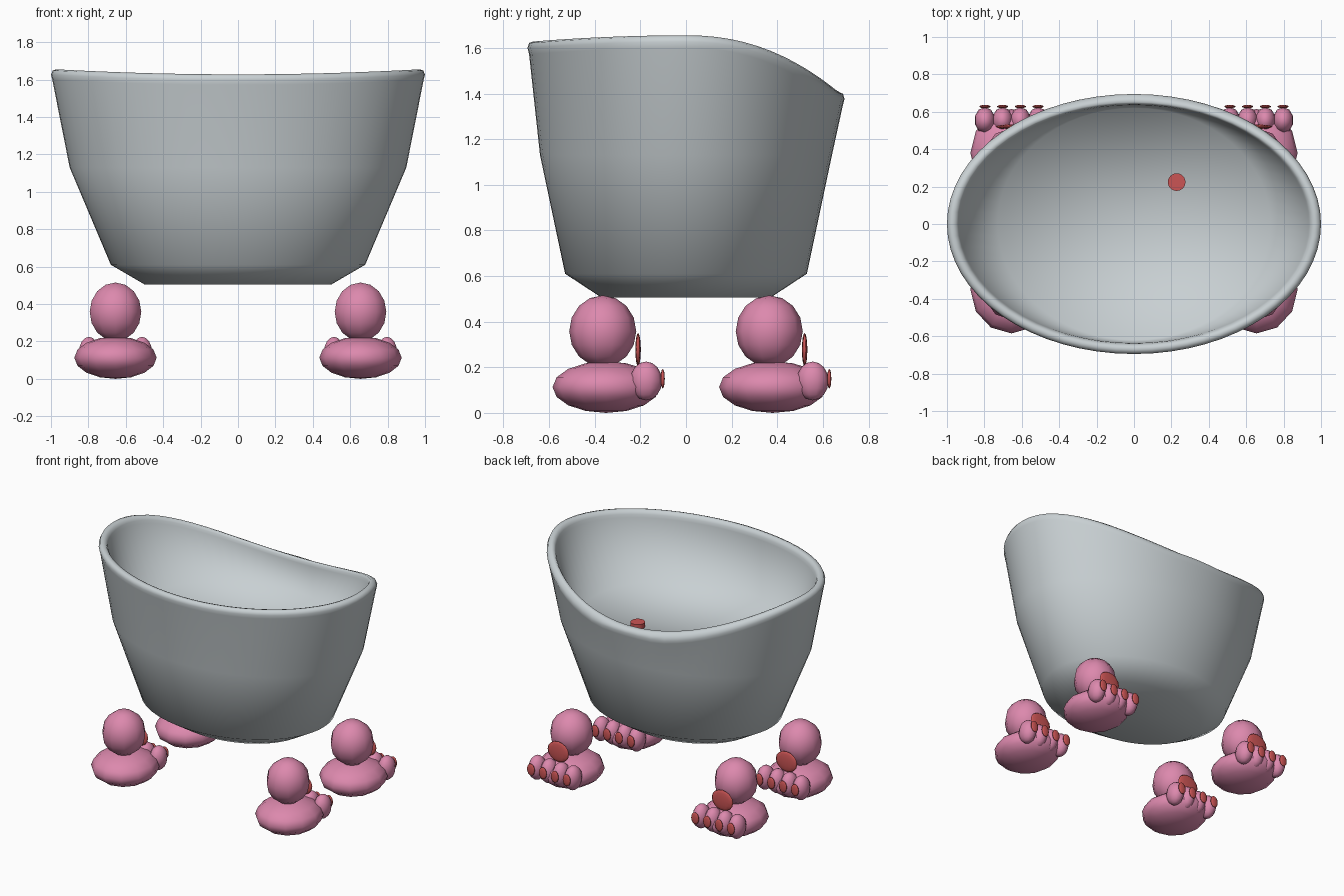
import bpy, bmesh, math

if "Cube" in bpy.data.objects:
    bpy.data.objects.remove(bpy.data.objects["Cube"])


def material(name, rgb):
    m = bpy.data.materials.new(name)
    m.diffuse_color = (*rgb, 1)
    m.use_nodes = True
    m.node_tree.nodes["Principled BSDF"].inputs["Base Color"].default_value = m.diffuse_color
    return m


GREY = material("enamel_grey", (0.58, 0.63, 0.65))
PINK = material("foot_pink", (0.72, 0.25, 0.42))
RED = material("nail_red", (0.60, 0.09, 0.09))


def add_object(name, bm, mat):
    bmesh.ops.recalc_face_normals(bm, faces=bm.faces)
    for f in bm.faces:
        f.smooth = True
    me = bpy.data.meshes.new(name)
    bm.to_mesh(me)
    bm.free()
    me.materials.append(mat)
    ob = bpy.data.objects.new(name, me)
    bpy.context.collection.objects.link(ob)
    return ob


def ellipsoid(name, centre, radii, mat, seg=10, rings=8):
    bm = bmesh.new()
    bmesh.ops.create_uvsphere(bm, u_segments=seg, v_segments=rings, radius=1)
    for v in bm.verts:
        v.co = [c + r * p for c, r, p in zip(centre, radii, v.co)]
    return add_object(name, bm, mat)


# Height of the rim: highest mid-way, sloping down toward the back
def rim_height(y):
    t = min(1, abs(y) / 0.67)
    return 1.655 - (0.25 * t ** 2.2 if y > 0 else 0.027 * t ** 2)


# Tub: elliptical rings (x radius, y radius, z, follows rim) from base to floor
RINGS = [
    (0.50, 0.37, 0.505, False),
    (0.68, 0.53, 0.61, False),
    (0.90, 0.64, 1.13, False),
    (0.993, 0.688, -0.055, True),
    (1.0, 0.695, -0.028, True),
    (0.99, 0.688, -0.006, True),
    (0.97, 0.67, 0.0, True),
    (0.95, 0.652, -0.006, True),
    (0.938, 0.641, -0.028, True),
    (0.932, 0.637, -0.05, True),
    (0.73, 0.62, 1.18, False),
]
N = 64
bm = bmesh.new()
loops = []
for rx, ry, z, on_rim in RINGS:
    loop = []
    for i in range(N):
        a = 2 * math.pi * i / N
        x, y = rx * math.cos(a), ry * math.sin(a)
        loop.append(bm.verts.new((x, y, rim_height(y) + z if on_rim else z)))
    loops.append(loop)
for lo, hi in zip(loops, loops[1:]):
    for i in range(N):
        j = (i + 1) % N
        bm.faces.new((lo[i], lo[j], hi[j], hi[i]))
for loop, z in ((loops[0], 0.505), (loops[-1], 1.18)):
    hub = bm.verts.new((0, 0, z))
    for i in range(N):
        bm.faces.new((loop[i], loop[(i + 1) % N], hub))
add_object("tub", bm, GREY)

# Drain plug
bm = bmesh.new()
bmesh.ops.create_cone(bm, cap_ends=True, segments=24, radius1=0.047,
                      radius2=0.047, depth=0.035)
bmesh.ops.translate(bm, verts=bm.verts, vec=(0.228, 0.224, 1.198))
plug = add_object("drain_plug", bm, RED)
bpy.context.view_layer.objects.active = plug
plug.select_set(True)
bpy.ops.object.shade_smooth_by_angle(angle=math.radians(40))

# Four feet, all with toes toward the back
for side, x in (("left", -0.655), ("right", 0.655)):
    for end, y in (("front", -0.365), ("back", 0.365)):
        tag = f"{end}_{side}"
        ellipsoid(f"{tag}_ankle", (x, y, 0.358), (0.145, 0.147, 0.157), PINK)
        ellipsoid(f"{tag}_foot", (x, y + 0.015, 0.113), (0.22, 0.235, 0.113),
                  PINK, 12)
        ellipsoid(f"{tag}_ankle_plate", (x, y + 0.155, 0.277),
                  (0.085, 0.012, 0.073), RED, 12)
        for k in range(4):
            tx = x + (k - 1.5) * 0.095
            ellipsoid(f"{tag}_toe_{k + 1}", (tx, y + 0.19, 0.14),
                      (0.056, 0.07, 0.085), PINK)
            ellipsoid(f"{tag}_nail_{k + 1}", (tx, y + 0.263, 0.15),
                      (0.031, 0.009, 0.043), RED)
